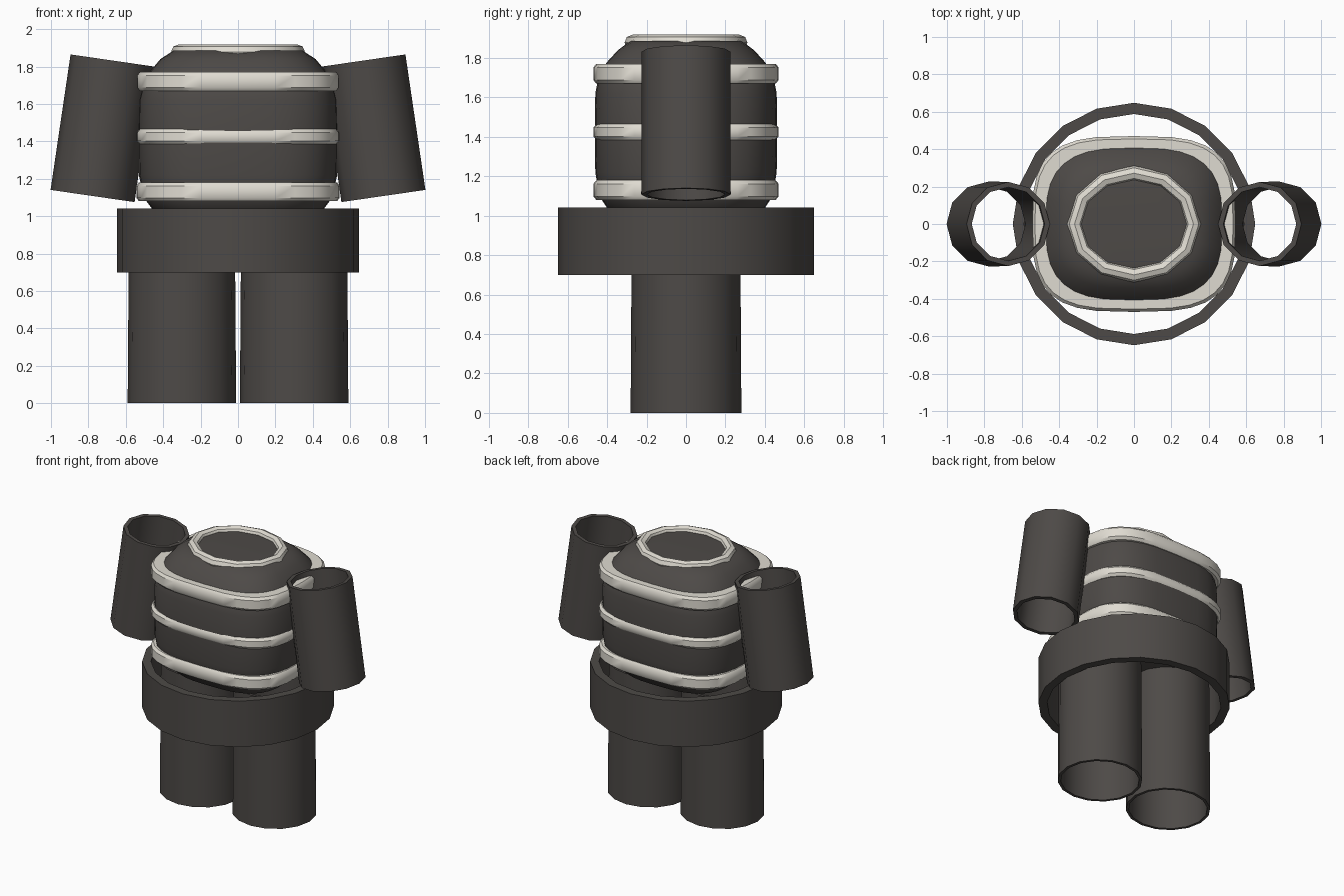
import bpy, bmesh
from math import sin, cos, pi, atan2, radians

if "Cube" in bpy.data.objects:
    bpy.data.objects.remove(bpy.data.objects["Cube"])


def material(name, rgb):
    m = bpy.data.materials.new(name)
    m.diffuse_color = (*rgb, 1)
    m.use_nodes = True
    m.node_tree.nodes["Principled BSDF"].inputs["Base Color"].default_value = m.diffuse_color
    return m


DARK = material("dark_cloth", (0.075, 0.068, 0.063))
PALE = material("pale_trim", (0.74, 0.71, 0.64))


def outline(a, b, z, n, sides):
    """Superellipse ring: n = 2 is an ellipse, larger n is boxier."""
    pts = []
    for i in range(sides):
        t = 2 * pi * i / sides
        c, s = cos(t), sin(t)
        pts.append((a * abs(c) ** (2 / n) * (1 if c >= 0 else -1),
                    b * abs(s) ** (2 / n) * (1 if s >= 0 else -1), z))
    return pts


def loft(name, rings, mat, sides, n=2, loop=True, loc=(0, 0, 0), rot_y=0):
    """Skin rings of (half width, half depth, height); loop closes it as a hollow band."""
    bm = bmesh.new()
    rows = [[bm.verts.new(p) for p in outline(a, b, z, n, sides)] for a, b, z in rings]
    pairs = list(zip(rows, rows[1:])) + ([(rows[-1], rows[0])] if loop else [])
    for lo, hi in pairs:
        for i in range(sides):
            j = (i + 1) % sides
            bm.faces.new((lo[i], lo[j], hi[j], hi[i]))
    if not loop:
        bm.faces.new(rows[0][::-1])
        bm.faces.new(rows[-1])
    bmesh.ops.recalc_face_normals(bm, faces=bm.faces)
    me = bpy.data.meshes.new(name)
    bm.to_mesh(me)
    bm.free()
    me.materials.append(mat)
    ob = bpy.data.objects.new(name, me)
    ob.location = loc
    ob.rotation_euler = (0, rot_y, 0)
    bpy.context.collection.objects.link(ob)
    bpy.ops.object.select_all(action='DESELECT')
    bpy.context.view_layer.objects.active = ob
    ob.select_set(True)
    bpy.ops.object.shade_smooth_by_angle(angle=radians(40))
    return ob


def tube(name, bottom, top, z0, z1, wall, sides, **kw):
    """Open hollow tube; bottom and top are (half width, half depth)."""
    (ax, ay), (bx, by) = bottom, top
    return loft(name, [(ax, ay, z0), (bx, by, z1), (bx - wall, by - wall, z1),
                       (ax - wall, ay - wall, z0)], DARK, sides, **kw)


# Torso: rounded box
loft("torso", [(0.31, 0.25, 0.95), (0.40, 0.34, 0.985), (0.46, 0.40, 1.04),
               (0.505, 0.44, 1.10), (0.53, 0.46, 1.22), (0.535, 0.463, 1.42),
               (0.53, 0.46, 1.62), (0.505, 0.44, 1.72), (0.465, 0.40, 1.78),
               (0.415, 0.345, 1.84), (0.345, 0.285, 1.885), (0.25, 0.20, 1.89)],
     DARK, 32, n=3.0, loop=False)

# Pale stripes around the torso
for label, z0, z1 in (("lower", 1.08, 1.18), ("middle", 1.385, 1.465), ("upper", 1.67, 1.77)):
    c = 0.018
    loft(label + "_stripe", [(0.44, 0.37, z0), (0.53, 0.455, z0), (0.544, 0.47, z0 + c),
                             (0.544, 0.47, z1 - c), (0.53, 0.455, z1), (0.44, 0.37, z1)],
         PALE, 32, n=3.3)

# Neck trim: oval ring
r = 0.04
loft("neck_trim", [(0.318 + r * cos(k * pi / 4), 0.272 + r * cos(k * pi / 4),
                    1.878 + r * sin(k * pi / 4)) for k in range(8)], PALE, 12)

# Waistband: open hoop
tube("waistband", (0.648, 0.648), (0.648, 0.648), 0.70, 1.042, 0.06, 20)

# Legs and sleeves: open tubes on both sides
for side, s in (("right", 1), ("left", -1)):
    tube(side + "_leg", (0.29, 0.281), (0.283, 0.275), 0, 0.97, 0.02, 16,
         loc=(s * 0.3, 0, 0))
    tube(side + "_sleeve", (0.227, 0.227), (0.225, 0.225), -0.366, 0.366, 0.028, 12,
         loc=(s * 0.725, 0, 1.47), rot_y=-s * atan2(0.105, 0.725))
